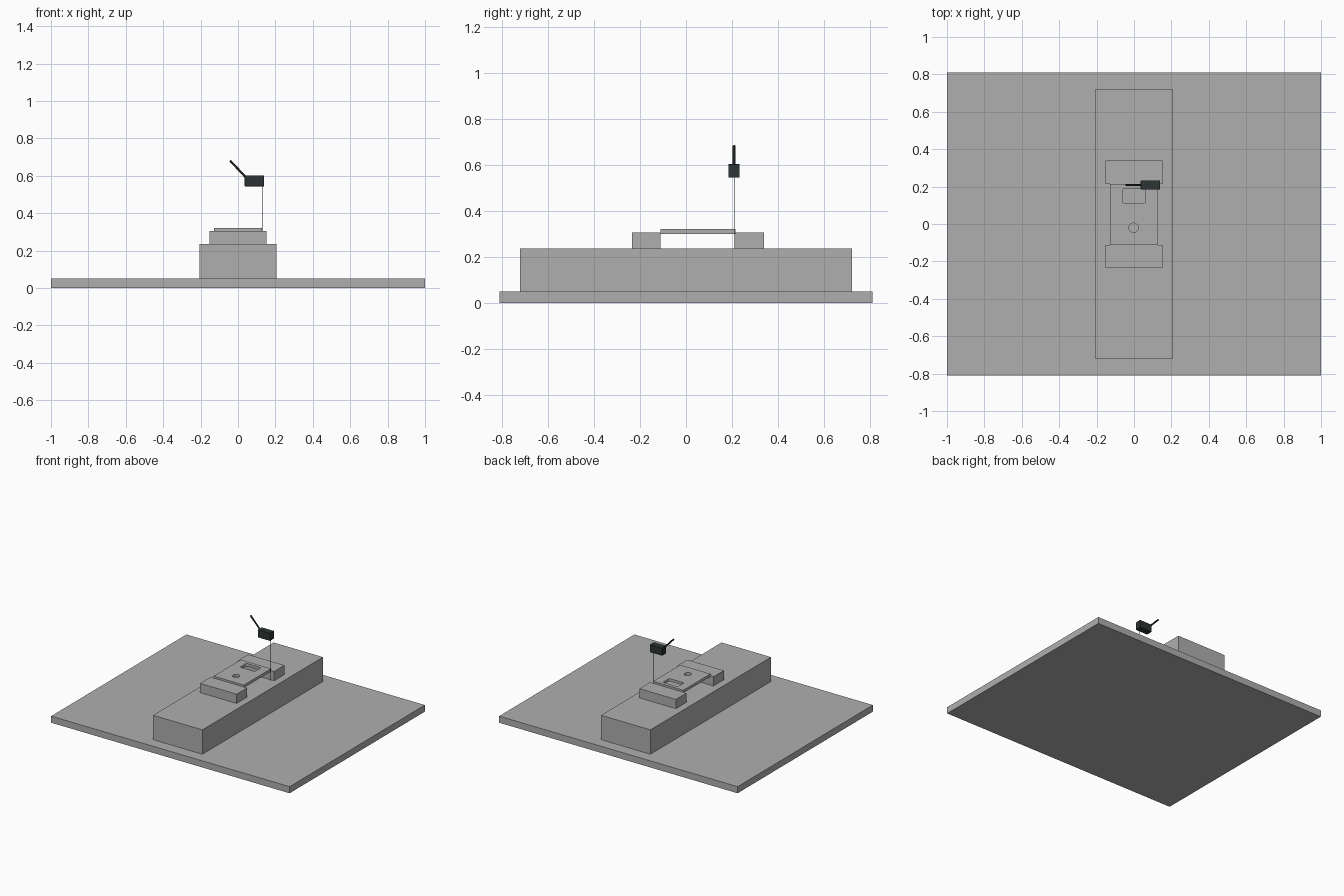
import bpy, bmesh, math
from mathutils import Vector

if "Cube" in bpy.data.objects:
    bpy.data.objects.remove(bpy.data.objects["Cube"])


def material(name, rgb):
    m = bpy.data.materials.new(name)
    m.diffuse_color = (*rgb, 1)
    m.use_nodes = True
    m.node_tree.nodes["Principled BSDF"].inputs["Base Color"].default_value = m.diffuse_color
    return m


GREY = material("stone grey", (0.42, 0.43, 0.42))
DARK = material("dark slate", (0.027, 0.036, 0.034))
BLACK = material("soft black", (0.012, 0.015, 0.014))


def finish(name, bm, mat):
    me = bpy.data.meshes.new(name)
    bm.to_mesh(me)
    bm.free()
    ob = bpy.data.objects.new(name, me)
    bpy.context.collection.objects.link(ob)
    me.materials.append(mat)
    return ob


def box(name, lo, hi, mat, corner=0, vertical_only=False):
    lo, hi = Vector(lo), Vector(hi)
    bm = bmesh.new()
    bmesh.ops.create_cube(bm, size=1)
    for v in bm.verts:
        v.co = Vector([(lo[i] + hi[i]) / 2 + v.co[i] * (hi[i] - lo[i]) for i in range(3)])
    if corner:
        edges = [e for e in bm.edges if not vertical_only
                 or abs(e.verts[0].co.z - e.verts[1].co.z) > 1e-4]
        bmesh.ops.bevel(bm, geom=edges, offset=corner, segments=3,
                        profile=0.5, affect='EDGES')
    return finish(name, bm, mat)


def rod(name, a, b, radius, mat, sides=12):
    a, b = Vector(a), Vector(b)
    bm = bmesh.new()
    bmesh.ops.create_cone(bm, cap_ends=True, segments=sides, radius1=radius,
                          radius2=radius, depth=(b - a).length)
    turn = (b - a).to_track_quat('Z', 'Y')
    for v in bm.verts:
        v.co = turn @ v.co + (a + b) / 2
    return finish(name, bm, mat)


# Stepped base
box("ground_slab", (-1, -0.81, 0), (1, 0.81, 0.05), GREY)
box("long_block", (-0.207, -0.722, 0.05), (0.207, 0.722, 0.235), GREY)

# Two supports holding the raised plate
box("front_support", (-0.153, -0.235, 0.235), (0.153, -0.111, 0.305), GREY)
box("back_support", (-0.153, 0.214, 0.235), (0.153, 0.339, 0.305), GREY)

# Raised plate with a rectangular slot and a round hole
plate = box("raised_plate", (-0.127, -0.111, 0.299), (0.127, 0.214, 0.32), GREY)
cutters = [
    box("slot_cutter", (-0.062, 0.113, 0.27), (0.062, 0.188, 0.35), GREY, 0.008, True),
    rod("hole_cutter", (-0.002, -0.02, 0.27), (-0.002, -0.02, 0.35), 0.025, GREY, 32),
]
bpy.context.view_layer.objects.active = plate
for c in cutters:
    c.hide_render = True
    mod = plate.modifiers.new("cut", 'BOOLEAN')
    mod.operation, mod.object, mod.solver = 'DIFFERENCE', c, 'EXACT'
    bpy.ops.object.modifier_apply(modifier=mod.name)
for c in cutters:
    bpy.data.objects.remove(c)

# Floating head, with slanted arm and thin hanging line
box("head_block", (0.036, 0.184, 0.544), (0.14, 0.233, 0.603), DARK, 0.003)
rod("slanted_arm", (0.055, 0.209, 0.578), (-0.042, 0.209, 0.681), 0.006, BLACK)
rod("hanging_line", (0.13, 0.209, 0.235), (0.13, 0.209, 0.55), 0.0015, BLACK, 8)
